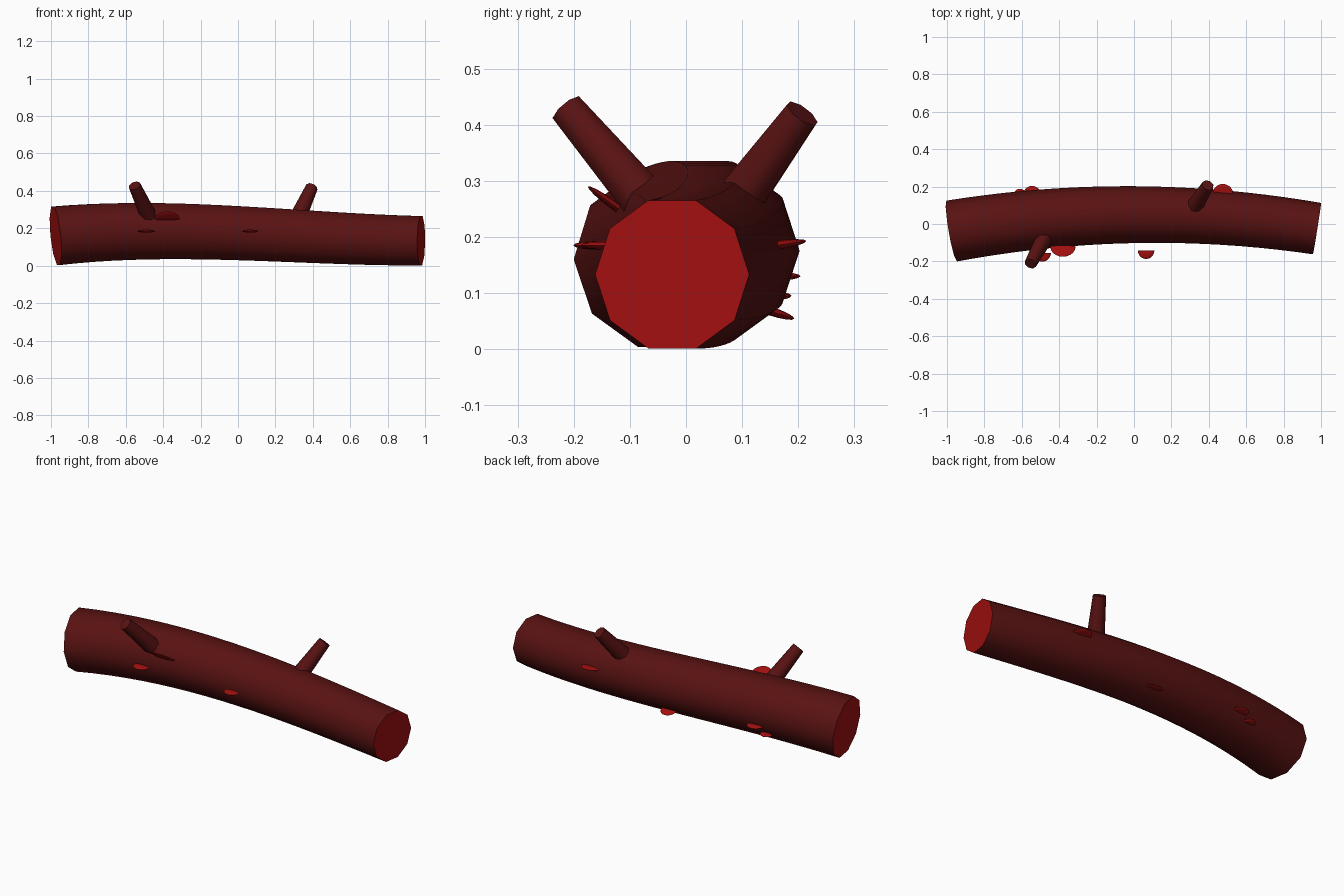
import bpy, bmesh
from math import pi, cos, sin, radians
from mathutils import Matrix, Vector

cube = bpy.data.objects.get("Cube")
if cube:
    bpy.data.objects.remove(cube)


def material(name, rgb):
    m = bpy.data.materials.new(name)
    m.use_nodes = True
    m.diffuse_color = (*rgb, 1)
    m.node_tree.nodes["Principled BSDF"].inputs["Base Color"].default_value = (*rgb, 1)
    return m


bark = material("dark bark", (0.1, 0.006, 0.006))
red = material("bright red", (0.36, 0.005, 0.005))


def finish(bm, name, *mats):
    bmesh.ops.recalc_face_normals(bm, faces=bm.faces[:])
    mesh = bpy.data.meshes.new(name)
    bm.to_mesh(mesh)
    bm.free()
    for m in mats:
        mesh.materials.append(m)
    ob = bpy.data.objects.new(name, mesh)
    bpy.context.collection.objects.link(ob)
    bpy.ops.object.select_all(action='DESELECT')
    ob.select_set(True)
    bpy.context.view_layer.objects.active = ob
    bpy.ops.object.shade_smooth_by_angle(angle=radians(50))
    return ob


# Bent, tapering ten-sided log
def centre(x):
    return Vector((x, 0.05 - 0.085 * x * x + 0.007 * x,
                   0.174 - 0.0427 * x - 0.029 * x**2 + 0.0306 * x**3))


SIDES, RINGS = 10, 20
bm = bmesh.new()
rings = []
for i in range(RINGS + 1):
    x = -0.975 + 1.954 * i / RINGS
    tangent = (centre(x + 0.01) - centre(x - 0.01)).normalized()
    side = Vector((0, 0, 1)).cross(tangent).normalized()
    up = tangent.cross(side)
    r = 0.152 - 0.0133 * x
    rings.append([bm.verts.new(centre(x) + r * (side * cos(a) + up * sin(a)))
                  for a in (2 * pi * k / SIDES for k in range(SIDES))])
for a, b in zip(rings, rings[1:]):
    for k in range(SIDES):
        n = (k + 1) % SIDES
        bm.faces.new((a[k], a[n], b[n], b[k]))
# Cut ends
for ring in (rings[0], rings[-1]):
    bm.faces.new(ring).material_index = 1
finish(bm, "log", bark, red)


# Branch stubs
def branch(name, base, tip):
    base, tip = Vector(base), Vector(tip)
    axis = tip - base
    bm = bmesh.new()
    place = Matrix.Translation((base + tip) / 2) @ axis.to_track_quat('Z', 'Y').to_matrix().to_4x4()
    bmesh.ops.create_cone(bm, cap_ends=True, segments=8, radius1=0.048,
                          radius2=0.033, depth=axis.length, matrix=place)
    finish(bm, name, bark)


branch("front_branch", (-0.457, -0.036, 0.22), (-0.553, -0.212, 0.428))
branch("back_branch", (0.303, 0.06, 0.22), (0.395, 0.207, 0.42))


# Shelf fungi: thin half discs, pointing to the front or the back
def fungus(name, pos, radius, tilt=0, front=False):
    bm = bmesh.new()
    bmesh.ops.create_uvsphere(bm, u_segments=20, v_segments=8, radius=1)
    cut = bmesh.ops.bisect_plane(bm, geom=bm.verts[:] + bm.edges[:] + bm.faces[:],
                                 dist=1e-4, plane_co=(0, 0, 0), plane_no=(0, -1, 0),
                                 clear_outer=True)
    bmesh.ops.holes_fill(bm, edges=[e for e in bm.edges if e.is_boundary])
    bm.transform(Matrix.Translation(pos) @ Matrix.Rotation(pi if front else 0, 4, 'Z')
                 @ Matrix.Rotation(radians(tilt), 4, 'X')
                 @ Matrix.Diagonal((radius, radius, 0.008, 1)))
    finish(bm, name, red)


fungus("front_fungus_large", (-0.38, -0.12, 0.25), 0.068, 36, True)
fungus("front_fungus_low", (-0.49, -0.155, 0.185), 0.046, 0, True)
fungus("front_fungus_middle", (0.065, -0.143, 0.185), 0.044, 0, True)
fungus("back_fungus_large", (0.475, 0.16, 0.185), 0.055, 8)
fungus("back_fungus_left", (-0.545, 0.157, 0.13), 0.047)
fungus("back_fungus_small", (-0.61, 0.152, 0.095), 0.036)
fungus("back_fungus_low", (0, 0.15, 0.068), 0.045, -18)
